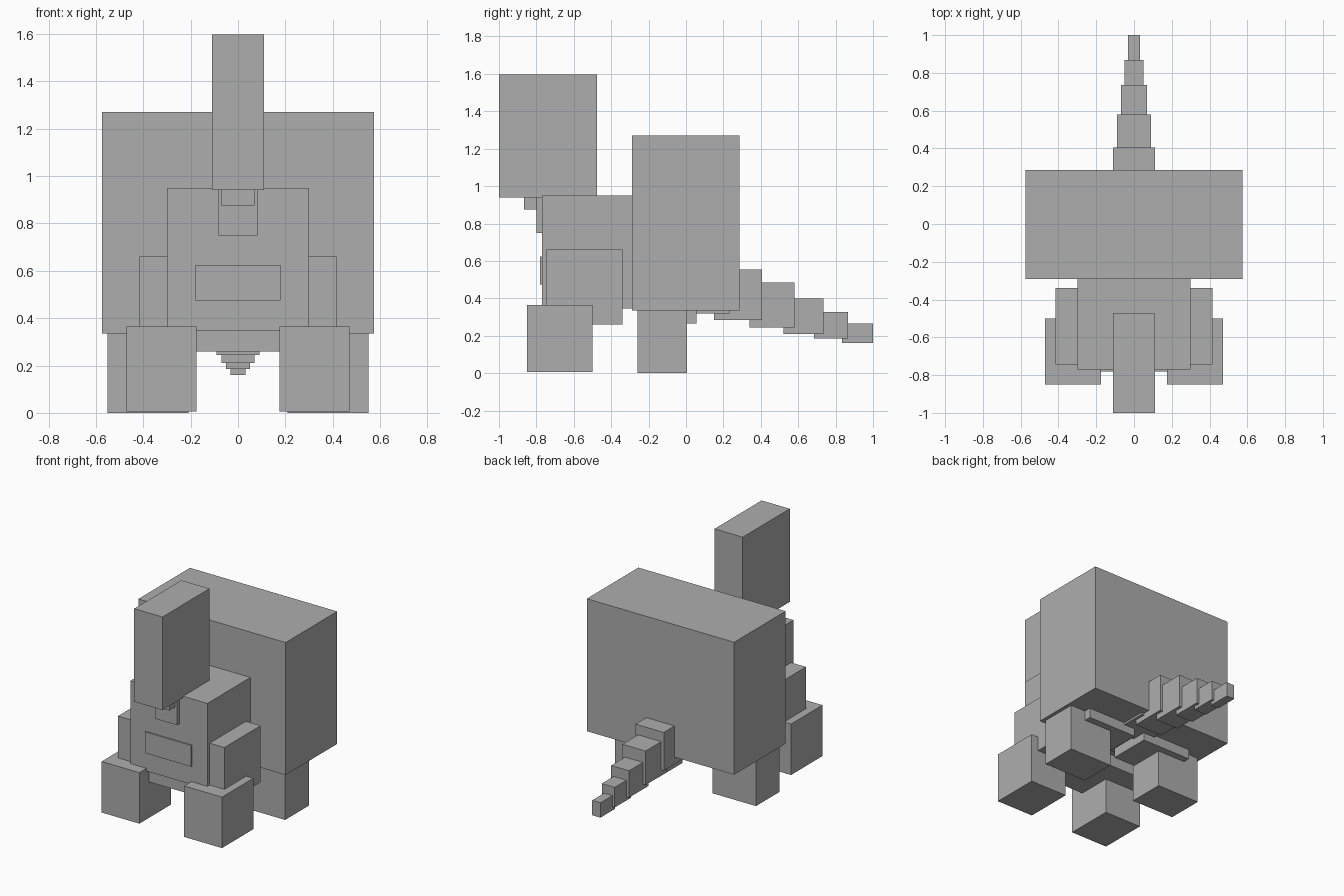
import bpy

if "Cube" in bpy.data.objects:
    bpy.data.objects.remove(bpy.data.objects["Cube"])

grey = bpy.data.materials.new("plain grey")
grey.diffuse_color = (0.42, 0.42, 0.42, 1)
grey.use_nodes = True
grey.node_tree.nodes["Principled BSDF"].inputs["Base Color"].default_value = grey.diffuse_color


def box(name, x, y, z):
    """Axis-aligned block from (min, max) ranges."""
    bpy.ops.mesh.primitive_cube_add(size=1)
    ob = bpy.context.object
    ob.name = name
    ob.location = [(a + b) / 2 for a, b in (x, y, z)]
    ob.scale = [b - a for a, b in (x, y, z)]
    bpy.ops.object.transform_apply(location=True, rotation=False, scale=True)
    ob.data.materials.append(grey)
    return ob


def centred(name, half, y, z):
    return box(name, (-half, half), y, z)


def pair(name, x, y, z):
    """Block mirrored across x = 0."""
    box("right_" + name, x, y, z)
    box("left_" + name, (-x[1], -x[0]), y, z)


# Torso and head
centred("body", 0.575, (-0.29, 0.285), (0.335, 1.27))
centred("head", 0.30, (-0.77, -0.285), (0.345, 0.95))
centred("cheeks", 0.415, (-0.745, -0.34), (0.26, 0.66))
centred("mouth_plate", 0.18, (-0.78, -0.76), (0.475, 0.625))

# Tall crest and its stepped support
centred("crest", 0.11, (-1.0, -0.475), (0.94, 1.597))
centred("crest_bracket", 0.07, (-0.865, -0.70), (0.875, 0.945))
centred("nose_bridge", 0.083, (-0.80, -0.70), (0.75, 0.94))

# Legs and hip pads
pair("front_leg", (0.175, 0.47), (-0.85, -0.50), (0.005, 0.365))
pair("back_leg", (0.21, 0.55), (-0.26, 0.005), (0.0, 0.36))
pair("hip_pad", (0.04, 0.43), (-0.25, 0.055), (0.265, 0.345))

# Tail: base pad and tapering segments (half width, y range, z range)
centred("tail_base", 0.13, (-0.05, 0.235), (0.32, 0.40))
segments = [
    (0.11, (0.15, 0.405), (0.285, 0.555)),
    (0.09, (0.34, 0.58), (0.245, 0.485)),
    (0.07, (0.52, 0.735), (0.21, 0.40)),
    (0.05, (0.685, 0.867), (0.185, 0.328)),
    (0.032, (0.835, 1.0), (0.16, 0.265)),
]
for i, seg in enumerate(segments, 1):
    centred(f"tail_segment_{i}", *seg)
